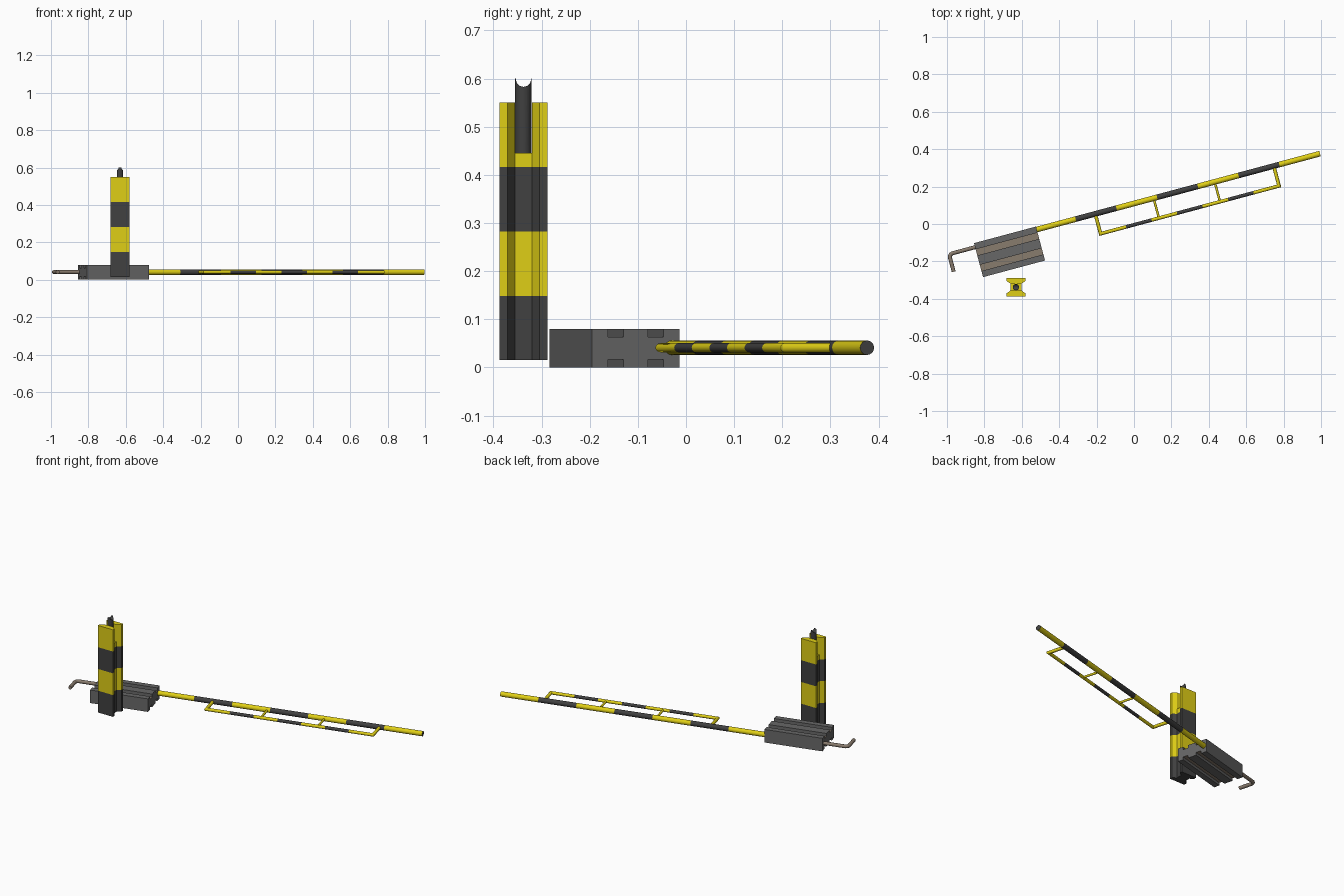
import bpy, bmesh, math
from mathutils import Vector

if "Cube" in bpy.data.objects:
    bpy.data.objects.remove(bpy.data.objects["Cube"])

ANGLE = math.radians(15)   # the whole swing arm is turned about the origin
Z_ARM = 0.041


def mat(name, rgb):
    m = bpy.data.materials.new(name)
    m.diffuse_color = (*rgb, 1)
    m.use_nodes = True
    m.node_tree.nodes["Principled BSDF"].inputs["Base Color"].default_value = m.diffuse_color
    return m


YELLOW = mat("warning_yellow", (0.74, 0.62, 0.008))
BLACK = mat("stripe_black", (0.052, 0.052, 0.052))
GREY = mat("counterweight_grey", (0.135, 0.135, 0.135))
TAN = mat("worn_metal", (0.25, 0.20, 0.155))


def finish(bm, name, mats, smooth=False, turn=False):
    bmesh.ops.recalc_face_normals(bm, faces=bm.faces)
    me = bpy.data.meshes.new(name)
    bm.to_mesh(me)
    bm.free()
    ob = bpy.data.objects.new(name, me)
    bpy.context.collection.objects.link(ob)
    for m in mats:
        me.materials.append(m)
    if turn:
        ob.rotation_euler.z = ANGLE
    if smooth:
        bpy.ops.object.select_all(action='DESELECT')
        ob.select_set(True)
        bpy.context.view_layer.objects.active = ob
        bpy.ops.object.shade_smooth_by_angle(angle=math.radians(40))
    return ob


def tube(name, path, r, mats, rule=lambda i: 0, cap=0, sides=16):
    """Mitred round tube along flat (u, v) points; rule(i) colours segment i."""
    bm = bmesh.new()
    pts = [Vector(p) for p in path]
    rings = []
    for i, p in enumerate(pts):
        a = (p - pts[max(i - 1, 0)]).normalized()
        b = (pts[min(i + 1, len(pts) - 1)] - p).normalized()
        t = (a + b).normalized()
        c = t.dot(b if b.length else a)
        side = Vector((-t.y, t.x)) / c
        ring = []
        for k in range(sides):
            f = 2 * math.pi * k / sides
            q = p + side * r * math.cos(f)
            ring.append(bm.verts.new((q.x, q.y, Z_ARM + r * math.sin(f))))
        rings.append(ring)
    for i in range(len(rings) - 1):
        for k in range(sides):
            j = (k + 1) % sides
            f = bm.faces.new((rings[i][k], rings[i][j], rings[i + 1][j], rings[i + 1][k]))
            f.material_index = rule(i)
    bm.faces.new(rings[0]).material_index = cap
    bm.faces.new(rings[-1]).material_index = cap
    return finish(bm, name, mats, True, True)


def prism(bm, profile, place, a, b):
    """Extrude a closed profile between levels a and b; place(p, q, level) -> xyz."""
    lo = [bm.verts.new(place(p, q, a)) for p, q in profile]
    hi = [bm.verts.new(place(p, q, b)) for p, q in profile]
    n = len(profile)
    for i in range(n):
        j = (i + 1) % n
        bm.faces.new((lo[i], lo[j], hi[j], hi[i]))
    bm.faces.new(lo)
    bm.faces.new(hi)


# Barrier boom: seven alternating bands with a dark end cap
BOOM_V = 0.106
U0, U1 = -0.52, 1.058
tube("barrier_boom", [(U0 + (U1 - U0) * i / 7, BOOM_V) for i in range(8)],
     0.015, [YELLOW, BLACK], lambda i: i % 2, cap=1)

# Lower guard rail: bent frame, striped along its long side
RAIL_V, R0, R1 = -0.004, -0.186, 0.802
rail = [(R0 + (R1 - R0) * i / 7, RAIL_V) for i in range(8)]
tube("guard_rail", [(R0, BOOM_V)] + rail + [(R1, BOOM_V)],
     0.0095, [YELLOW, BLACK], lambda i: 1 if i in (2, 4, 6) else 0, sides=12)
for n, u in enumerate((0.137, 0.475)):
    tube(f"guard_strut_{n + 1}", [(u, BOOM_V), (u, RAIL_V)], 0.0065, [YELLOW], sides=12)

# Bent handle rod behind the counterweight
EU, EV, ER = -0.997, 0.100, 0.02
bend = [(EU + ER - ER * math.sin(a), EV - ER + ER * math.cos(a))
        for a in [math.pi / 2 * i / 5 for i in range(6)]]
tube("handle_rod", [(-0.84, EV)] + bend + [(EU, 0.003)], 0.0105, [TAN], sides=12)

# Counterweight: block with two grooves above and below
CV, D, H = 0.0285, 0.017, 0.08
top = [(0.094, H), (0.060, H), (0.060, H - D), (0.026, H - D), (0.026, H),
       (-0.026, H), (-0.026, H - D), (-0.060, H - D), (-0.060, H), (-0.094, H)]
outline = top + [(v, H - z) for v, z in reversed(top)]
bm = bmesh.new()
prism(bm, outline, lambda v, z, u: (u, CV + v, z), -0.853, -0.510)
for f in bm.faces:
    zc = f.calc_center_median().z
    groove_floor = abs(f.normal.z) > 0.9 or all(abs(v.co.z - zc) < 1e-5 for v in f.verts)
    f.material_index = 1 if groove_floor and 0.01 < zc < H - 0.01 else 0
finish(bm, "counterweight", [GREY, TAN], turn=True)

# Rest post: tapered-flange beam, web cut lower than the flanges at the top
PX, PY, Z0, Z1, WEB_TOP = -0.631, -0.3375, 0.015, 0.55, 0.445
W, T, F, G, E = 0.0505, 0.0495, 0.033, 0.018, 0.029


def post_place(x, y, z):
    return (PX + x, PY + y, z)


half = [(E, G), (W, F), (W, T), (-W, T), (-W, F), (-E, G)]
beam = half + [(-x, -y) for x, y in half]
bm = bmesh.new()
prism(bm, beam, post_place, Z0, WEB_TOP)
for s in (1, -1):
    prism(bm, [(x * s, y * s) for x, y in half], post_place, WEB_TOP, Z1)
BAND = (Z1 - Z0) / 4
for i in (1, 2, 3):
    bmesh.ops.bisect_plane(bm, geom=bm.verts[:] + bm.edges[:] + bm.faces[:],
                           plane_co=(0, 0, Z0 + BAND * i), plane_no=(0, 0, 1))
# remove the hidden joints between flange tops and the beam body
flat = [f for f in bm.faces if all(abs(v.co.z - WEB_TOP) < 1e-5 for v in f.verts)]
bmesh.ops.delete(bm, geom=flat, context='FACES_ONLY')
bmesh.ops.remove_doubles(bm, verts=bm.verts, dist=1e-5)
ends = [min((v for v in bm.verts), key=lambda v: (v.co - Vector(post_place(x, y, WEB_TOP))).length)
        for x, y in ((E, G), (-E, G), (-E, -G), (E, -G))]
bm.faces.new(ends)
for f in bm.faces:
    f.material_index = int((f.calc_center_median().z - Z0) / BAND + 1e-4) % 2 \
        if f.calc_center_median().z < Z1 - 1e-4 else 1
finish(bm, "rest_post", [BLACK, YELLOW])

# Cradle pin on the post, notched across to receive the boom
bpy.ops.mesh.primitive_cylinder_add(vertices=24, radius=0.0155, depth=0.1,
                                    location=(PX, PY, 0.5985), rotation=(0, math.pi / 2, 0))
cutter = bpy.context.object
cutter.name = "notch_cutter"
cutter.hide_render = True
cutter.display_type = 'WIRE'
bpy.ops.mesh.primitive_cylinder_add(vertices=24, radius=0.0168, depth=0.16,
                                    location=(PX, PY - 0.0005, 0.52))
pin = bpy.context.object
pin.name = "cradle_pin"
pin.data.materials.append(BLACK)
cutter.data.materials.append(BLACK)
bpy.ops.object.shade_smooth_by_angle(angle=math.radians(40))
cut = pin.modifiers.new("notch", 'BOOLEAN')
cut.operation = 'DIFFERENCE'
cut.object = cutter
cut.solver = 'EXACT'
